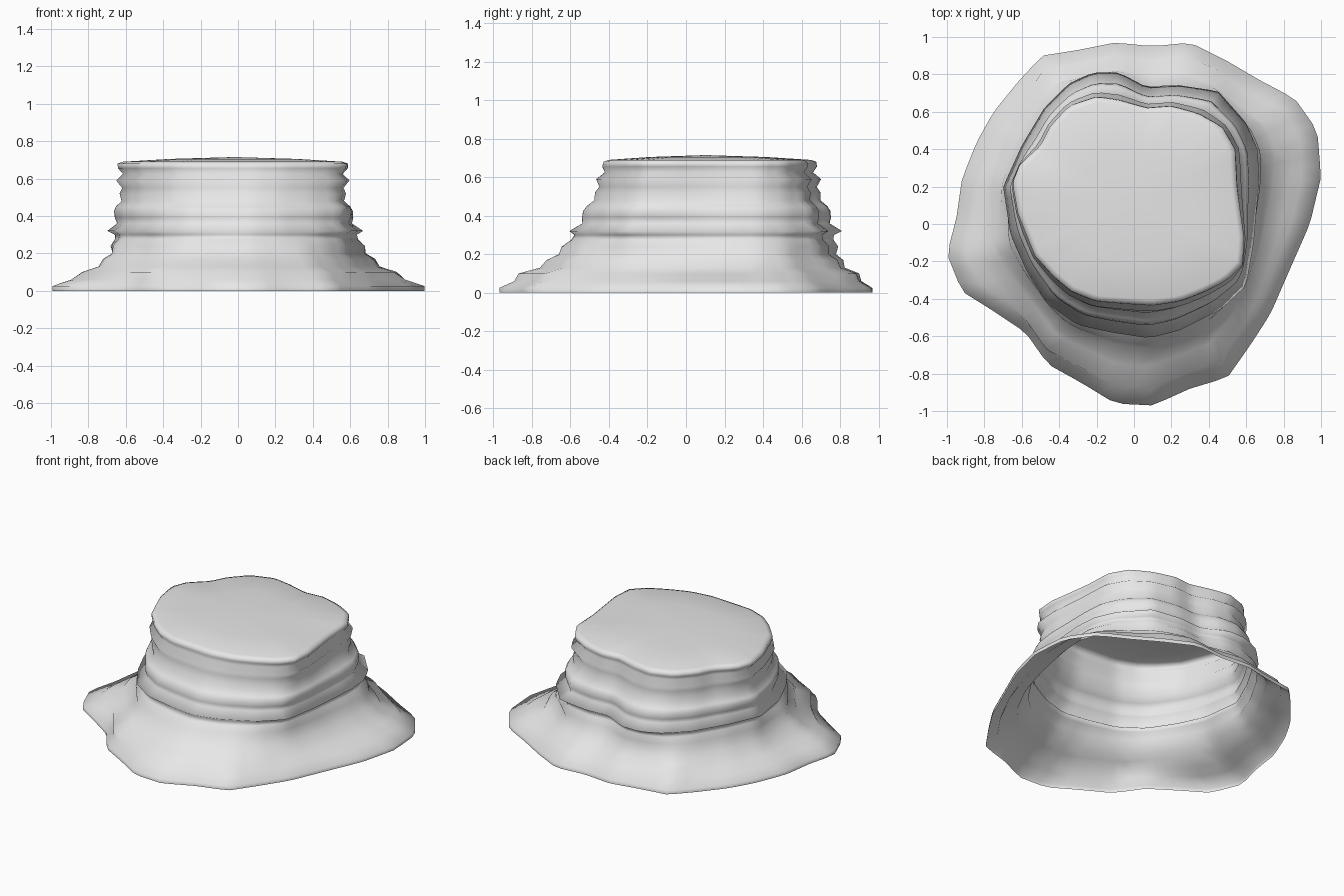
import bpy, bmesh, math

if "Cube" in bpy.data.objects:
    bpy.data.objects.remove(bpy.data.objects["Cube"])

CX, CY, N = -0.02, 0.1, 90

# Plan outlines of the rock at four heights
BASE = [(1, .25), (.98, .5), (.86, .67), (.67, .77), (.5, .87), (.3, .97), (.1, .95), (-.1, .97),
        (-.3, .93), (-.49, .9), (-.62, .76), (-.75, .6), (-.84, .44), (-.92, .24), (-.95, .03),
        (-1, -.16), (-.92, -.36), (-.76, -.46), (-.58, -.58), (-.46, -.75), (-.28, -.85),
        (-.1, -.96), (.1, -.97), (.3, -.88), (.5, -.82), (.62, -.65), (.73, -.48), (.83, -.25), (.94, 0)]
SKIRT = [(.83, .2), (.85, .42), (.78, .59), (.58, .72), (.44, .83), (.28, .89), (.1, .87), (-.1, .9),
         (-.3, .86), (-.48, .83), (-.58, .68), (-.7, .47), (-.78, .25), (-.81, .02), (-.84, -.18),
         (-.74, -.32), (-.6, -.48), (-.47, -.67), (-.3, -.76), (-.1, -.86), (.1, -.87), (.28, -.8),
         (.46, -.73), (.58, -.56), (.69, -.32), (.76, -.1)]
WAIST = [(.67, .25), (.66, .4), (.6, .54), (.45, .71), (.25, .74), (.07, .73), (-.08, .81), (-.22, .81),
         (-.35, .75), (-.48, .62), (-.6, .42), (-.7, .2), (-.66, -.06), (-.57, -.26), (-.46, -.43),
         (-.3, -.54), (-.12, -.58), (.08, -.61), (.24, -.57), (.46, -.46), (.6, -.33), (.64, -.1)]
RIM = [(.55, .2), (.54, .4), (.47, .52), (.34, .59), (.2, .63), (.07, .62), (-.08, .66), (-.2, .68),
       (-.35, .63), (-.45, .52), (-.5, .42), (-.61, .32), (-.65, .22), (-.62, .05), (-.53, -.17),
       (-.43, -.28), (-.33, -.36), (-.2, -.41), (-.05, -.42), (.1, -.43), (.25, -.41), (.38, -.36),
       (.5, -.3), (.58, -.22), (.59, -.08)]

# Strata: height and scale, alternating ledges and grooves
STRATA = [(0, 1), (.025, 1), (.06, .97), (.10, 1), (.13, .92), (.17, .93), (.2, .895), (.24, .93),
          (.275, .915), (.3, .93), (.32, 1), (.36, .93), (.39, .955), (.425, .97), (.45, .96),
          (.48, .92), (.52, .945), (.55, .93), (.59, .99), (.625, .94), (.655, .99), (.68, 1),
          (.69, .95), (.705, .55)]


def radii(outline):
    """Radius of an outline at N even angles around the rock axis."""
    pts = [(x - CX, y - CY) for x, y in outline]
    result = []
    for i in range(N):
        a = 2 * math.pi * i / N
        dx, dy = math.cos(a), math.sin(a)
        best = 0
        for (ax, ay), (bx, by) in zip(pts, pts[1:] + pts[:1]):
            ex, ey = bx - ax, by - ay
            det = dx * ey - dy * ex
            if abs(det) < 1e-9:
                continue
            r = (ax * ey - ay * ex) / det
            t = (ax * dy - ay * dx) / det
            if -1e-6 <= t <= 1 + 1e-6 and r > best:
                best = r
        result.append(best)
    return result


KEYS = [(0.025, radii(BASE)), (.10, radii(SKIRT)), (.32, radii(WAIST)), (.68, radii(RIM))]


def ring_radii(z):
    z = min(max(z, KEYS[0][0]), KEYS[-1][0])
    for (z0, r0), (z1, r1) in zip(KEYS, KEYS[1:]):
        if z <= z1:
            t = (z - z0) / (z1 - z0)
            return [a + (b - a) * t for a, b in zip(r0, r1)]


# Rock shell: open below, closed by a slightly domed cap
bm = bmesh.new()
rings = []
for z, s in STRATA:
    rr = ring_radii(z)
    rings.append([bm.verts.new((CX + s * r * math.cos(2 * math.pi * i / N),
                                CY + s * r * math.sin(2 * math.pi * i / N), z))
                  for i, r in enumerate(rr)])
for lo, hi in zip(rings, rings[1:]):
    for i in range(N):
        j = (i + 1) % N
        bm.faces.new((lo[i], lo[j], hi[j], hi[i]))
top = bm.verts.new((CX, CY, .715))
for i in range(N):
    bm.faces.new((rings[-1][i], rings[-1][(i + 1) % N], top))
for f in bm.faces:
    f.smooth = True
mesh = bpy.data.meshes.new("mesa_rock")
bm.to_mesh(mesh)
bm.free()

stone = bpy.data.materials.new("pale grey stone")
stone.diffuse_color = (.8, .8, .8, 1)
stone.use_nodes = True
stone.node_tree.nodes["Principled BSDF"].inputs["Base Color"].default_value = stone.diffuse_color
mesh.materials.append(stone)
rock = bpy.data.objects.new("mesa_rock", mesh)
bpy.context.collection.objects.link(rock)
